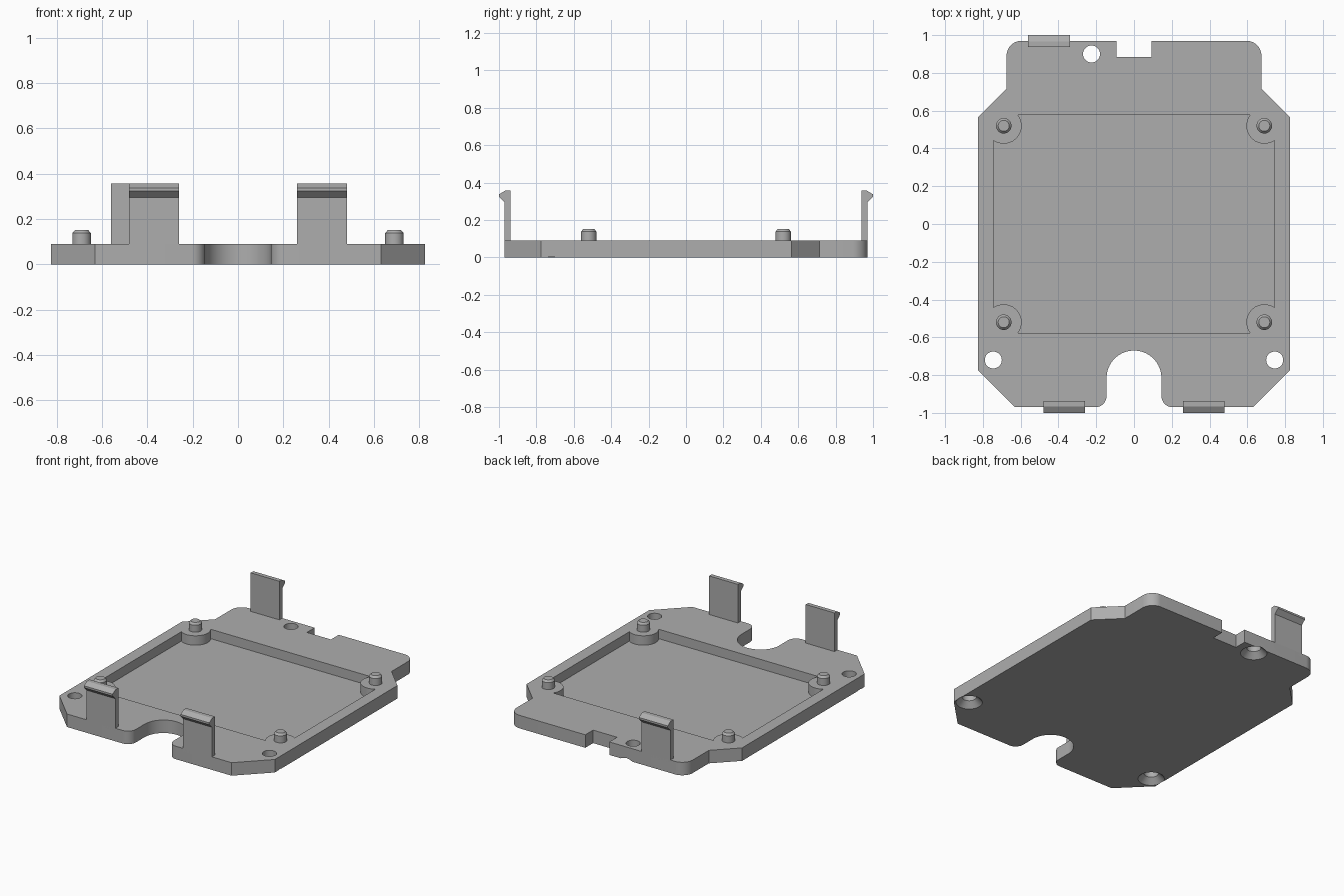
import bpy, bmesh
from math import cos, sin, radians, degrees, asin, acos

cube = bpy.data.objects.get("Cube")
if cube:
    bpy.data.objects.remove(cube, do_unlink=True)

grey = bpy.data.materials.new("plain grey")
grey.use_nodes = True
grey.diffuse_color = (0.42, 0.42, 0.42, 1)
grey.node_tree.nodes["Principled BSDF"].inputs["Base Color"].default_value = grey.diffuse_color

THICK = 0.09      # plate thickness
FLOOR = 0.025     # height of the recess floor
PEG_X, PEG_Y = 0.69, 0.52


def arc(cx, cy, r, start, end, steps=12):
    """Points on an arc, angles in degrees."""
    angles = [radians(start + (end - start) * i / steps) for i in range(steps + 1)]
    return [(cx + r * cos(a), cy + r * sin(a)) for a in angles]


def mirror_x(points):
    return [(-x, y) for x, y in reversed(points)]


def finish(name, bm):
    bmesh.ops.recalc_face_normals(bm, faces=bm.faces)
    mesh = bpy.data.meshes.new(name)
    bm.to_mesh(mesh)
    bm.free()
    mesh.materials.append(grey)
    obj = bpy.data.objects.new(name, mesh)
    bpy.context.collection.objects.link(obj)
    return obj


def prism(name, points, offset):
    """Extrude a closed 3D outline along an offset."""
    bm = bmesh.new()
    face = bm.faces.new([bm.verts.new(p) for p in points])
    moved = bmesh.ops.extrude_face_region(bm, geom=[face])["geom"]
    bmesh.ops.translate(bm, vec=offset,
                        verts=[v for v in moved if isinstance(v, bmesh.types.BMVert)])
    return finish(name, bm)


def lathe(name, x, y, profile, steps=32):
    """Solid of revolution about a vertical axis, from (radius, height) rings."""
    bm = bmesh.new()
    rings = [[bm.verts.new((px, py, z)) for px, py in arc(x, y, r, 0, 360, steps)[:-1]]
             for r, z in profile]
    for low, high in zip(rings, rings[1:]):
        for i in range(steps):
            j = (i + 1) % steps
            bm.faces.new((low[i], low[j], high[j], high[i]))
    bm.faces.new(rings[0])
    bm.faces.new(rings[-1])
    return finish(name, bm)


def select_only(obj):
    bpy.ops.object.select_all(action="DESELECT")
    obj.select_set(True)
    bpy.context.view_layer.objects.active = obj


def cut(target, cutter):
    mod = target.modifiers.new("cut", "BOOLEAN")
    mod.operation = "DIFFERENCE"
    mod.solver = "EXACT"
    mod.object = cutter
    select_only(target)
    bpy.ops.object.modifier_apply(modifier=mod.name)
    bpy.data.objects.remove(cutter, do_unlink=True)


def smooth(obj):
    select_only(obj)
    bpy.ops.object.shade_smooth_by_angle(angle=radians(25))


# Plate outline: right half from the front arch round to the back notch
half = arc(0, -0.815, 0.145, 90, 0, 16)
half += arc(0.205, -0.91, 0.06, 180, 270)
half += [(0.63, -0.97), (0.825, -0.775), (0.825, 0.565), (0.675, 0.715)]
half += arc(0.595, 0.89, 0.08, 0, 90)
half += [(0.092, 0.97), (0.092, 0.885)]
outline = half + mirror_x(half)[:-1]
plate = prism("base_plate", [(x, y, 0) for x, y in outline], (0, 0, THICK))

# Recess with rounded bosses left standing in its corners
IN_X, IN_Y, BOSS = 0.743, 0.577, 0.095
first = -degrees(acos((IN_X - PEG_X) / BOSS))
last = degrees(asin((IN_Y - PEG_Y) / BOSS)) - 180
upper = arc(PEG_X, PEG_Y, BOSS, first, last - 0, 20)
upper = arc(PEG_X, PEG_Y, BOSS, first, -180 - (last + 180), 20)
upper += mirror_x(upper)
lower = [(x, -y) for x, y in reversed(upper)]
recess = prism("recess_cutter", [(x, y, FLOOR) for x, y in upper + lower], (0, 0, 0.2))
cut(plate, recess)

# Screw holes, countersunk from below
for x, y in ((-0.745, -0.72), (0.745, -0.72), (-0.225, 0.9)):
    cut(plate, lathe("hole_cutter", x, y,
                     [(0.093, -0.01), (0.045, 0.038), (0.045, 0.2)]))
smooth(plate)

# Locating pegs with chamfered tips
for side, sx in (("left", 1), ("right", -1)):
    for end, sy in (("front", -1), ("back", 1)):
        peg = lathe(f"{end}_{side}_peg", sx * PEG_X, sy * PEG_Y,
                    [(0.041, THICK - 0.01), (0.041, 0.138), (0.029, 0.152)])
        smooth(peg)

# Snap clips: upright tabs with an outward hook
CLIP = [(0.938, THICK - 0.02), (0.938, 0.357), (0.967, 0.357), (1.0, 0.337),
        (1.0, 0.324), (0.97, 0.295), (0.97, THICK - 0.02)]
for name, x, sy in (("front_left_clip", 0.37, -1), ("front_right_clip", -0.37, -1),
                    ("back_clip", -0.45, 1)):
    prism(name, [(x - 0.11, sy * y, z) for y, z in CLIP], (0.22, 0, 0))
